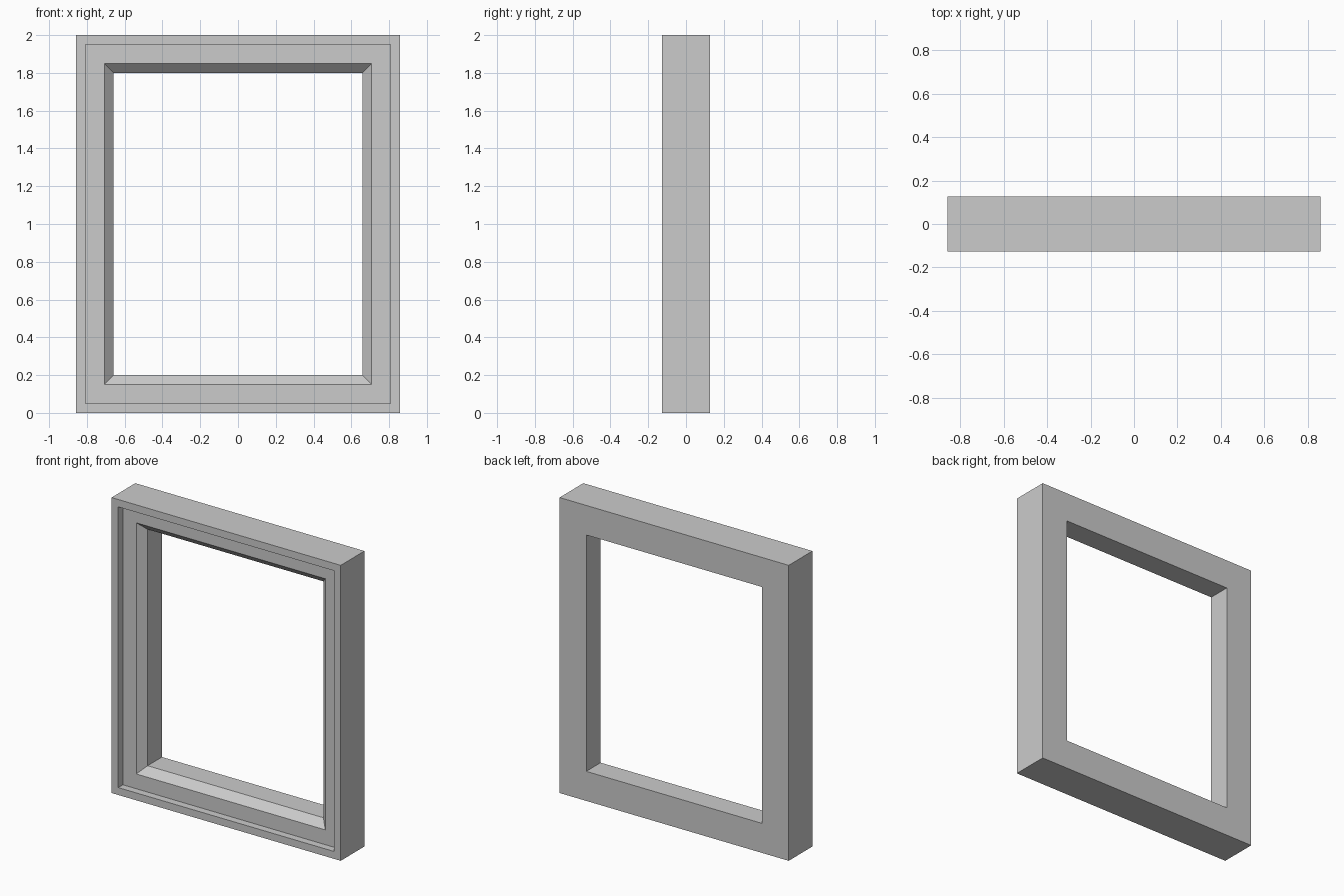
import bpy, bmesh

if "Cube" in bpy.data.objects:
    bpy.data.objects.remove(bpy.data.objects["Cube"])

HALF_W, HEIGHT, HALF_D = 0.858, 2.0, 0.127

# Moulding cross-section: (inset from outer edge, y)
profile = [
    (0.00, HALF_D),            # outer back edge
    (0.00, -HALF_D),           # outer front edge
    (0.05, -HALF_D),           # thin front rim
    (0.05, -HALF_D + 0.05),    # step down to the recess
    (0.15, -HALF_D + 0.05),    # recessed flat face
    (0.20, -HALF_D + 0.10),    # bevel towards the opening
    (0.20, HALF_D),            # opening wall to the back
]


def rect_loop(bm, inset, y):
    x, z0, z1 = HALF_W - inset, inset, HEIGHT - inset
    return [bm.verts.new(p) for p in ((-x, y, z0), (x, y, z0), (x, y, z1), (-x, y, z1))]


# Frame: mitred sweep of the closed profile around the rectangle
bm = bmesh.new()
loops = [rect_loop(bm, *p) for p in profile]
for a, b in zip(loops, loops[1:] + loops[:1]):
    for i in range(4):
        j = (i + 1) % 4
        bm.faces.new((a[i], a[j], b[j], b[i]))
bmesh.ops.recalc_face_normals(bm, faces=bm.faces)

mesh = bpy.data.meshes.new("window_frame")
bm.to_mesh(mesh)
bm.free()
bpy.context.collection.objects.link(bpy.data.objects.new("window_frame", mesh))
